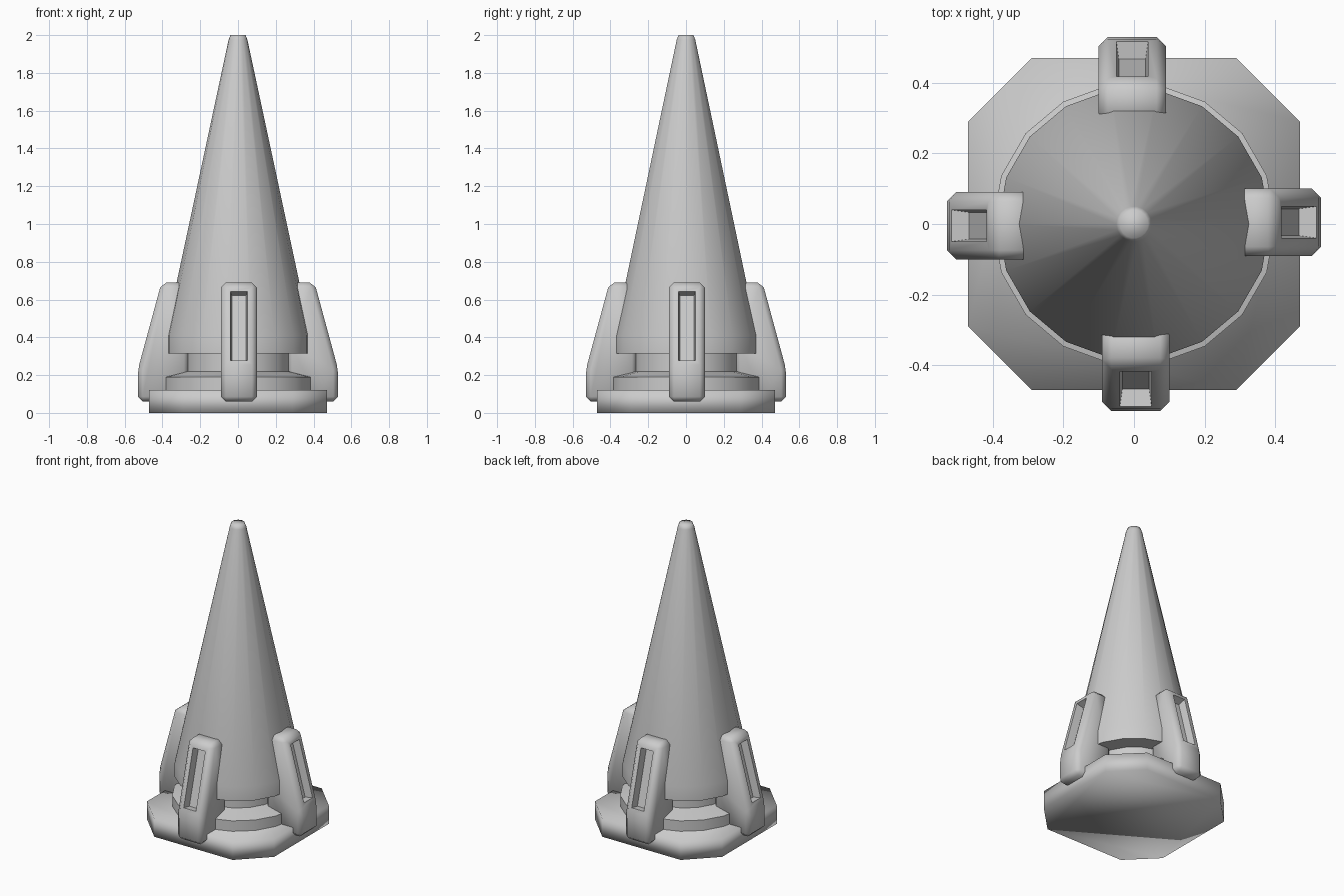
import bpy, bmesh
from math import cos, sin, pi, radians
from mathutils import Matrix, Vector

if "Cube" in bpy.data.objects:
    bpy.data.objects.remove(bpy.data.objects["Cube"])


def finish(bm, name, angle):
    bmesh.ops.recalc_face_normals(bm, faces=bm.faces[:])
    mesh = bpy.data.meshes.new(name)
    bm.to_mesh(mesh)
    bm.free()
    ob = bpy.data.objects.new(name, mesh)
    bpy.context.collection.objects.link(ob)
    bpy.ops.object.select_all(action='DESELECT')
    ob.select_set(True)
    bpy.context.view_layer.objects.active = ob
    bpy.ops.object.shade_smooth_by_angle(angle=radians(angle))
    return ob


def lathe(name, profile, sides, angle):
    bm = bmesh.new()
    rings = [[bm.verts.new((r * cos(2 * pi * i / sides), r * sin(2 * pi * i / sides), z))
              for i in range(sides)] for r, z in profile]
    for a, b in zip(rings, rings[1:]):
        for i in range(sides):
            j = (i + 1) % sides
            bm.faces.new((a[i], a[j], b[j], b[i]))
    bm.faces.new(rings[0])
    bm.faces.new(rings[-1])
    return finish(bm, name, angle)


def extrude(points, vec):
    bm = bmesh.new()
    face = bm.faces.new([bm.verts.new(p) for p in points])
    res = bmesh.ops.extrude_face_region(bm, geom=[face])
    verts = [g for g in res["geom"] if isinstance(g, bmesh.types.BMVert)]
    bmesh.ops.translate(bm, verts=verts, vec=vec)
    bmesh.ops.recalc_face_normals(bm, faces=bm.faces[:])
    return bm


# Octagonal base plate with long sides and cut corners
a, b = 0.47, 0.29
octagon = [(a, -b), (a, b), (b, a), (-b, a), (-a, b), (-a, -b), (-b, -a), (b, -a)]
finish(extrude([(x, y, 0) for x, y in octagon], (0, 0, 0.12)), "base_plate", 100)

# Collar, neck and tall cone
lathe("collar_and_neck", [(0.40, 0.10), (0.40, 0.19), (0.28, 0.22), (0.28, 0.34)], 18, 40)
lathe("cone_body", [(0.27, 0.315), (0.385, 0.315), (0.385, 0.41),
                    (0.05, 1.975), (0.04, 2.0)], 18, 80)

# Four chamfered fins with a recessed slot on the sloping outer face
fin_profile = [(0.29, 0.69), (0.405, 0.69), (0.53, 0.23), (0.53, 0.06),
               (0.40, 0.06), (0.26, 0.15), (0.26, 0.36)]
for k, side in enumerate(("right", "back", "left", "front")):
    bm = extrude([(r, -0.09, z) for r, z in fin_profile], (0, 0.19, 0))
    bmesh.ops.bevel(bm, geom=bm.edges[:], offset=0.026, segments=1, affect='EDGES')
    bm.normal_update()
    out = Vector((0.46, 0, 0.125)).normalized()
    slope = max(bm.faces, key=lambda f: f.normal.dot(out) + f.calc_area())
    bmesh.ops.inset_region(bm, faces=[slope], thickness=0.034)
    bmesh.ops.inset_region(bm, faces=[slope], thickness=0.01, depth=-0.05)
    bmesh.ops.transform(bm, matrix=Matrix.Rotation(k * pi / 2, 4, 'Z'), verts=bm.verts[:])
    finish(bm, side + "_fin", 60)
